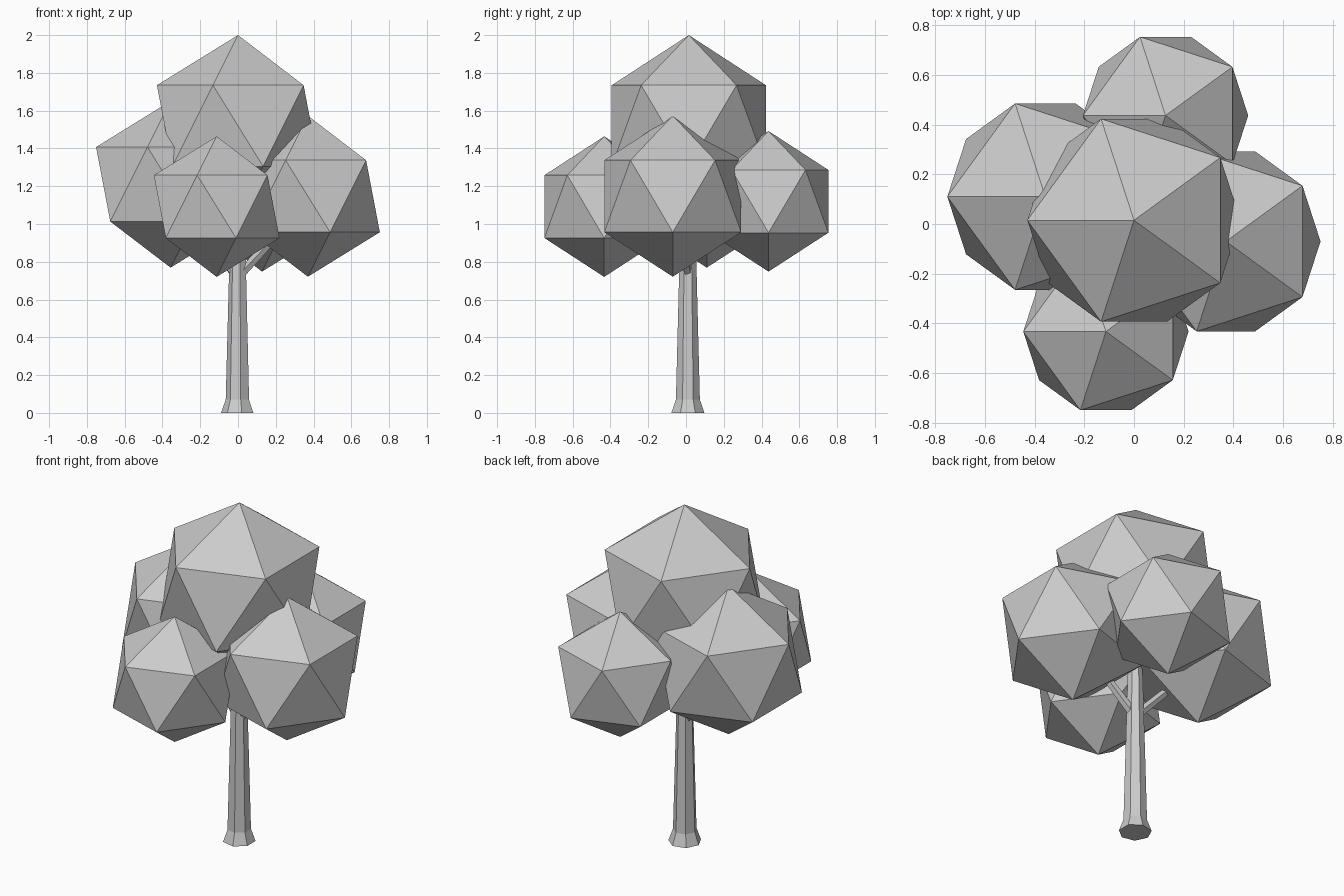
import bpy
import bmesh
from math import pi
from mathutils import Matrix, Vector

cube = bpy.data.objects.get("Cube")
if cube:
    bpy.data.objects.remove(cube, do_unlink=True)

grey = bpy.data.materials.new("plain grey")
grey.use_nodes = True
GREY = (0.6, 0.6, 0.6, 1)
grey.diffuse_color = GREY
grey.node_tree.nodes["Principled BSDF"].inputs["Base Color"].default_value = GREY


def add_object(name, bm):
    bmesh.ops.recalc_face_normals(bm, faces=bm.faces)
    mesh = bpy.data.meshes.new(name)
    bm.to_mesh(mesh)
    bm.free()
    mesh.materials.append(grey)
    obj = bpy.data.objects.new(name, mesh)
    bpy.context.collection.objects.link(obj)
    return obj


def add_foliage(name, centre, radius):
    """Low-poly leaf ball with a point straight up."""
    bm = bmesh.new()
    turn = Matrix.Translation(centre) @ Matrix.Rotation(pi, 4, "Z")
    bmesh.ops.create_icosphere(bm, subdivisions=1, radius=radius, matrix=turn)
    add_object(name, bm)


def add_limb(name, stations, sides):
    """Faceted tube through (point, radius) stations."""
    bm = bmesh.new()
    axis = Vector(stations[-1][0]) - Vector(stations[0][0])
    aim = axis.to_track_quat("Z", "Y").to_matrix().to_4x4() if axis.xy.length else Matrix()
    rings = []
    for point, radius in stations:
        ring = []
        for i in range(sides):
            spin = Matrix.Rotation(pi + 2 * pi * i / sides, 4, "Z")
            ring.append(bm.verts.new(Vector(point) + aim @ spin @ Vector((radius, 0, 0))))
        rings.append(ring)
    for low, high in zip(rings, rings[1:]):
        for i in range(sides):
            j = (i + 1) % sides
            bm.faces.new((low[i], low[j], high[j], high[i]))
    bm.faces.new(rings[0][::-1])
    bm.faces.new(rings[-1])
    add_object(name, bm)


# Crown of five leaf balls
add_foliage("foliage_top", (0, 0.015, 1.52), 0.48)
add_foliage("foliage_left", (0.37, -0.07, 1.147), 0.426)
add_foliage("foliage_right", (-0.357, 0.11, 1.21), 0.441)
add_foliage("foliage_front", (-0.113, -0.433, 1.092), 0.372)
add_foliage("foliage_back", (0.127, 0.437, 1.12), 0.372)

# Seven-sided trunk with a flared foot
add_limb("trunk", [((0, 0.01, 0), 0.09), ((0, 0.01, 0.07), 0.065),
                   ((0, 0.01, 0.8), 0.046), ((0, 0.01, 1.25), 0.034)], 7)

# Branches reaching into the side leaf balls
for name, tip in (("branch_left", (0.28, -0.04, 1.02)),
                  ("branch_right", (-0.27, 0.08, 1.02))):
    add_limb(name, [((0, 0.01, 0.72), 0.026), (tip, 0.02)], 5)
